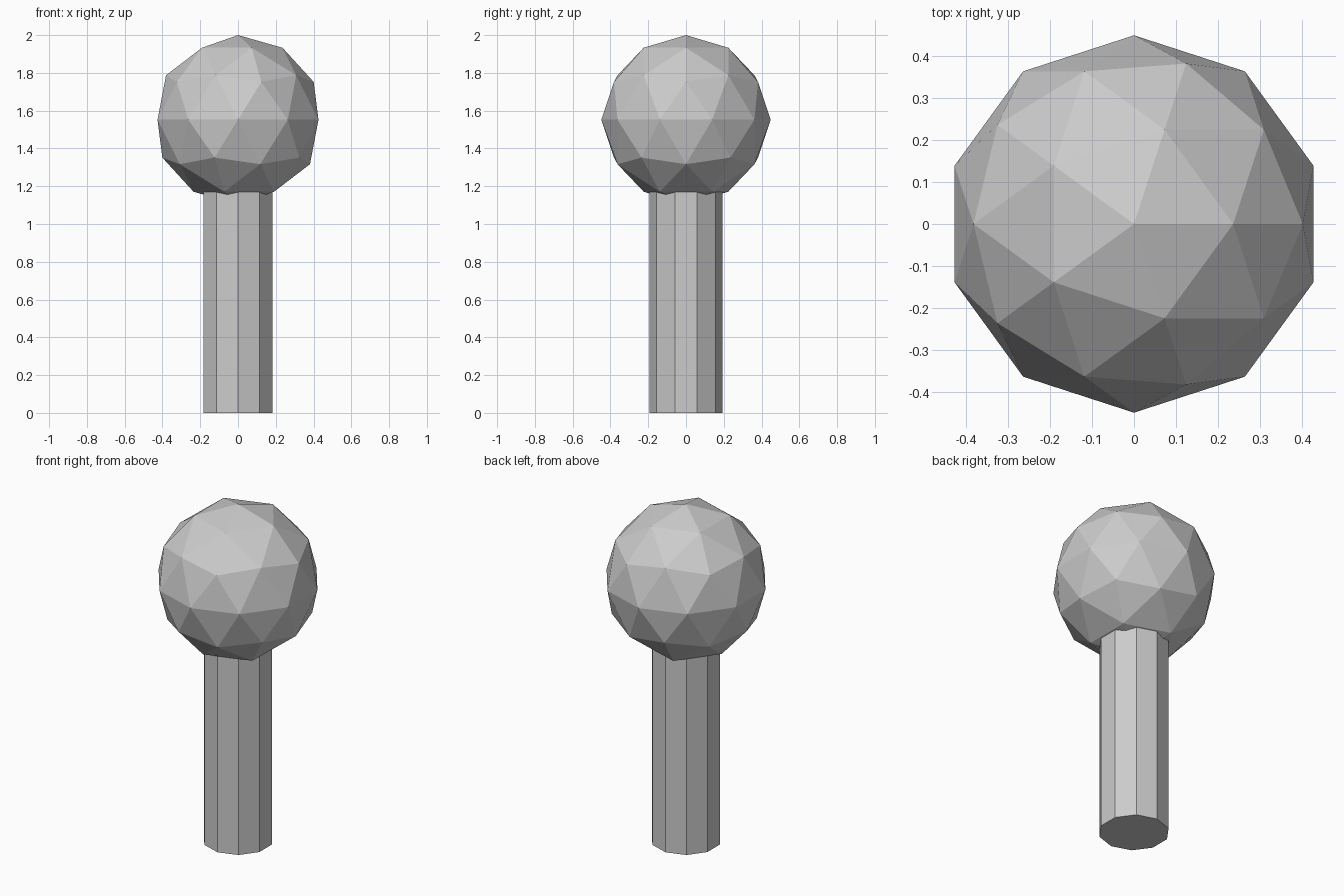
import bpy

if "Cube" in bpy.data.objects:
    bpy.data.objects.remove(bpy.data.objects["Cube"])

POST_RADIUS, POST_HEIGHT = 0.192, 1.2
BALL_RADIUS = 0.448

# Ten-sided post, its top tucked inside the ball
bpy.ops.mesh.primitive_cylinder_add(vertices=10, radius=POST_RADIUS, depth=POST_HEIGHT,
                                    location=(0, 0, POST_HEIGHT / 2))
bpy.context.object.name = "post"

# Faceted ball on top
bpy.ops.mesh.primitive_ico_sphere_add(subdivisions=2, radius=BALL_RADIUS,
                                      location=(0, 0, 2 - BALL_RADIUS))
bpy.context.object.name = "ball"
